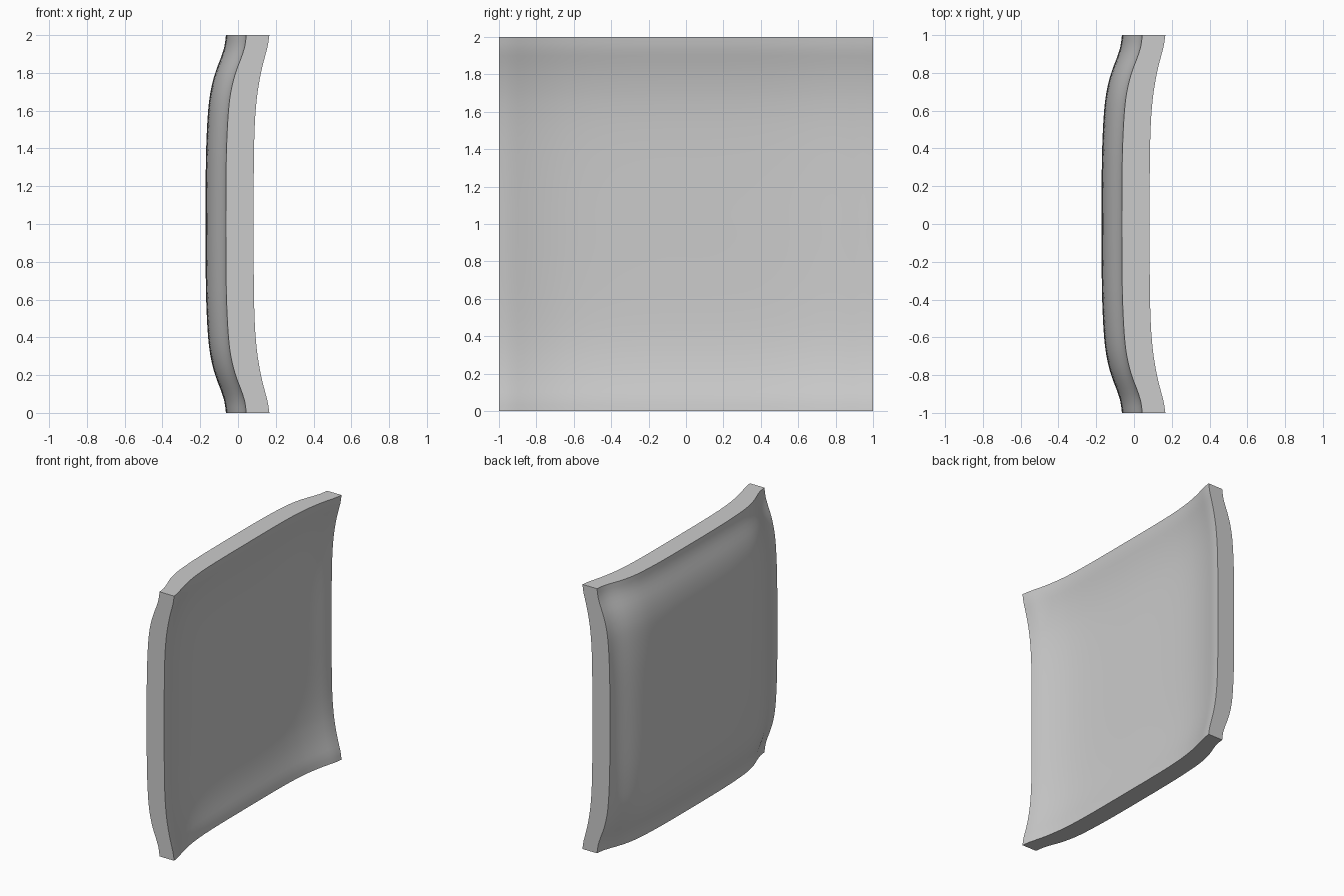
import bpy
import bmesh
import math

cube = bpy.data.objects.get("Cube")
if cube:
    bpy.data.objects.remove(cube, do_unlink=True)

# Rise of each face from the centre to the rim: (distance from centre, rise)
OUTER = [(0, 0), (.34, .002), (.53, .009), (.66, .02), (.75, .037),
         (.82, .058), (.88, .081), (.94, .1), (1, .108)]
INNER = [(0, 0), (.34, .001), (.53, .006), (.66, .016), (.75, .029),
         (.82, .043), (.88, .058), (.94, .074), (1, .083)]
OUTER_CENTRE = -.172
INNER_CENTRE = -.0
SEGMENTS = 60


def rise(profile, distance):
    """Smooth interpolation through the profile points."""
    last = len(profile) - 1

    def slope(i):
        if i == 0:
            return 0
        a, b = profile[i - 1], profile[min(i + 1, last)]
        return (b[1] - a[1]) / (b[0] - a[0])

    t = min(abs(distance), 1)
    i = next(k for k in range(last) if t <= profile[k + 1][0])
    (x0, y0), (x1, y1) = profile[i], profile[i + 1]
    w = x1 - x0
    u = (t - x0) / w
    blend = u * u * (3 - 2 * u)
    return (y0 + (y1 - y0) * blend + w * slope(i) * u * (1 - u) ** 2
            - w * slope(i + 1) * u * u * (1 - u))


def shape(verts, profile, centre):
    """Dish a flat square sheet along both of its directions."""
    for v in verts:
        v.co.x = centre + rise(profile, v.co.y) + rise(profile, v.co.z - 1)


# Dished square panel: one sheet, extruded to a second sheet
bm = bmesh.new()
bmesh.ops.create_grid(bm, x_segments=SEGMENTS, y_segments=SEGMENTS, size=1)
for v in bm.verts:
    v.co = (0, v.co.x, v.co.y + 1)
outer = list(bm.verts)
result = bmesh.ops.extrude_face_region(bm, geom=bm.faces[:], use_keep_orig=True)
inner = [g for g in result["geom"] if isinstance(g, bmesh.types.BMVert)]
shape(outer, OUTER, OUTER_CENTRE)
shape(inner, INNER, INNER_CENTRE)
bmesh.ops.recalc_face_normals(bm, faces=bm.faces[:])
mesh = bpy.data.meshes.new("dished_panel")
bm.to_mesh(mesh)
bm.free()
panel = bpy.data.objects.new("dished_panel", mesh)
bpy.context.collection.objects.link(panel)

# Plain grey finish
grey = bpy.data.materials.new("light_grey")
grey.use_nodes = True
colour = (.6, .6, .6, 1)
grey.diffuse_color = colour
grey.node_tree.nodes["Principled BSDF"].inputs["Base Color"].default_value = colour
mesh.materials.append(grey)

# Smooth faces with crisp rim edges
bpy.ops.object.select_all(action="DESELECT")
panel.select_set(True)
bpy.context.view_layer.objects.active = panel
bpy.ops.object.shade_smooth_by_angle(angle=math.radians(35))
